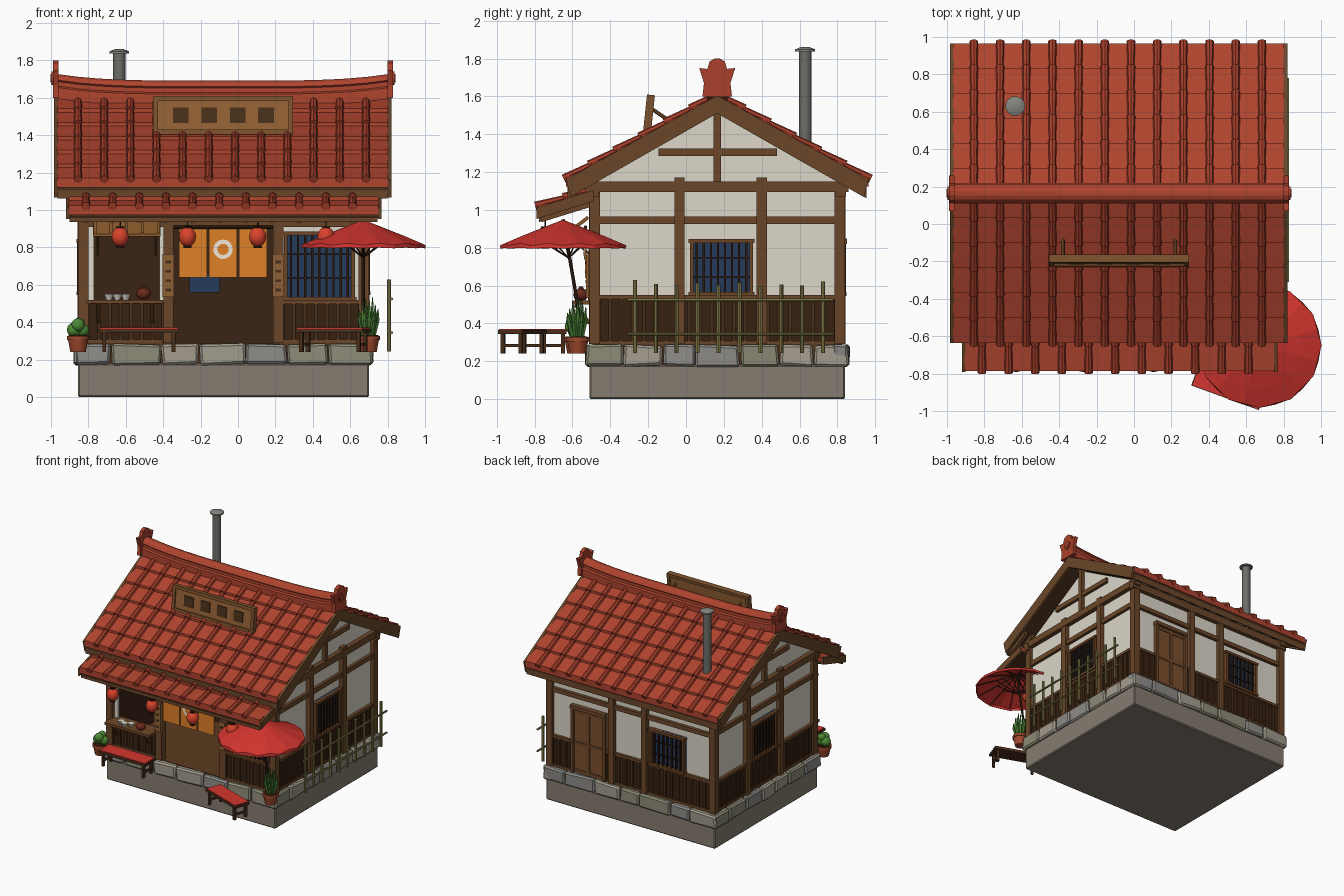
import bpy, bmesh, math, random
from mathutils import Matrix, Vector

if "Cube" in bpy.data.objects:
    bpy.data.objects.remove(bpy.data.objects["Cube"])
random.seed(4)
MATS = {}

def mat(hexcol):
    if hexcol not in MATS:
        m = bpy.data.materials.new("paint_" + hexcol)
        rgb = [(int(hexcol[i:i + 2], 16) / 255) ** 2.2 for i in (0, 2, 4)]
        m.diffuse_color = (*rgb, 1)
        m.use_nodes = True
        m.node_tree.nodes["Principled BSDF"].inputs["Base Color"].default_value = m.diffuse_color
        MATS[hexcol] = m
    return MATS[hexcol]

class Part:
    """Collects primitives into one named object."""
    def __init__(self, name, col):
        self.name, self.col, self.bm = name, col, bmesh.new()
    def box(self, x0, x1, y0, y1, z0, z1, M=Matrix(), jit=0):
        T = Matrix.Translation(((x0 + x1) / 2, (y0 + y1) / 2, (z0 + z1) / 2))
        r = bmesh.ops.create_cube(self.bm, size=1, matrix=M @ T @ Matrix.Diagonal((x1 - x0, y1 - y0, z1 - z0, 1)))
        for v in r["verts"]:
            v.co += Vector([random.uniform(-jit, jit) for _ in range(3)])
        return self
    def wall(self, face, u0, u1, d0, d1, z0, z1, jit=0):
        """Box on a building side: u runs along it, d goes outward."""
        b = {"front": (u0, u1, -.51 - d1, -.51 - d0), "back": (u0, u1, .84 + d0, .84 + d1),
             "right": (.70 + d0, .70 + d1, u0, u1), "left": (-.855 - d1, -.855 - d0, u0, u1)}[face]
        return self.box(*b, z0, z1, jit=jit)
    def rod(self, a, b, r0, r1=None, n=8):
        a, b = Vector(a), Vector(b)
        q = (b - a).to_track_quat('Z', 'Y').to_matrix().to_4x4()
        bmesh.ops.create_cone(self.bm, cap_ends=True, segments=n, radius1=r0, radius2=r0 if r1 is None else r1,
                              depth=(b - a).length, matrix=Matrix.Translation((a + b) / 2) @ q)
        return self
    def ball(self, c, r, sz=1, n=12):
        bmesh.ops.create_uvsphere(self.bm, u_segments=n, v_segments=8, radius=r,
                                  matrix=Matrix.Translation(c) @ Matrix.Diagonal((1, 1, sz, 1)))
        return self
    def prism(self, pts, x0, x1):
        """Extrudes a (y, z) outline along x."""
        return self.loft([[(x, y, z) for y, z in pts] for x in (x0, x1)])
    def loft(self, rings, caps=True):
        R = [[self.bm.verts.new(p) for p in ring] for ring in rings]
        n = len(R[0])
        for a, b in zip(R, R[1:]):
            for i in range(n):
                self.bm.faces.new((a[i], a[(i + 1) % n], b[(i + 1) % n], b[i]))
        if caps:
            self.bm.faces.new(R[0]); self.bm.faces.new(R[-1])
        return self
    def done(self, bevel=0, smooth=False):
        bmesh.ops.recalc_face_normals(self.bm, faces=self.bm.faces)
        me = bpy.data.meshes.new(self.name)
        self.bm.to_mesh(me); self.bm.free()
        me.materials.append(mat(self.col))
        o = bpy.data.objects.new(self.name, me)
        bpy.context.collection.objects.link(o)
        if bevel:
            m = o.modifiers.new("bevel", 'BEVEL'); m.width, m.segments = bevel, 1
        if smooth:
            bpy.ops.object.select_all(action='DESELECT')
            o.select_set(True); bpy.context.view_layer.objects.active = o
            bpy.ops.object.shade_smooth_by_angle(angle=math.radians(40))
        return o

WOOD, DARK, BATTEN, LIGHT = "6a482d", "3a2618", "4a3220", "936238"
TILE, RED, WHITE, BLUE = "ae4632", "d23832", "dcd6c8", "2a3d5c"
YC = .165
SIDES = {"front": (-.855, .70), "back": (-.855, .70), "right": (-.51, .84), "left": (-.51, .84)}

# Base and stone footing
Part("base", "857b70").box(-.855, .70, -.51, .84, 0, .18).done(.008)
Part("floor", "5c3d25").box(-.84, .685, -.495, .825, .17, .29).done()
stones = [Part("footing_stones_%d" % i, c) for i, c in enumerate(("8d8b87", "a19a8c", "8b8a76"))]
for k, (face, (a, b)) in enumerate(SIDES.items()):
    cuts = [a - .02 + (b - a + .04) * (i + (random.uniform(-.15, .15) if 0 < i < 7 else 0)) / 7 for i in range(8)]
    for i in range(7):
        stones[(i * 2 + k + i // 3) % 3].wall(face, cuts[i] + .003, cuts[i + 1] - .003, -.06, .02, .175, .285, jit=.007)
for s in stones:
    s.done(.012)

# Plaster walls with gables, and dark shop interior
walls = Part("plaster_walls", WHITE)
gable = [(-.48, .29), (.81, .29), (.81, 1.16), (YC, 1.53), (-.48, 1.16)]
walls.prism(gable, .645, .67).prism(gable, -.825, -.80)
walls.wall("back", -.81, .66, -.055, -.03, .29, 1.16).wall("front", -.81, .66, -.055, -.03, .935, 1.16)
walls.wall("front", .22, .66, -.055, -.03, .29, .95)
walls.wall("front", -.80, -.77, -.055, -.03, .51, .95).wall("front", -.42, -.39, -.055, -.03, .51, .95).done()
inside = Part("shop_interior", "3b281a").box(-.80, .645, .30, .32, .29, 1.1).box(-.80, .645, -.45, .32, .94, .96)
inside.box(-.80, -.79, -.45, .32, .29, 1.1).box(.635, .645, -.45, .32, .29, 1.1).done()
Part("inner_hanging", BLUE).box(-.26, -.10, .27, .29, .56, .66).done()

# Timber frame
frame = Part("timber_frame", WOOD)
for x in (-.855, .645):
    for y in (-.51, .785):
        frame.box(x, x + .055, y, y + .055, .29, 1.13)
for face in ("right", "left"):
    for u in (-.035, .40):
        frame.wall(face, u - .027, u + .027, -.05, .004, .29, 1.17)
    frame.wall(face, -.50, .83, -.05, -.006, .925, .965).wall(face, -.53, .86, -.05, .008, 1.095, 1.15)
    frame.wall(face, -.145, .48, -.05, -.006, 1.285, 1.325).wall(face, YC - .02, YC + .02, -.05, -.002, 1.15, 1.54)
for u in (.10, -.20):
    frame.wall("back", u - .025, u + .025, -.05, .004, .29, 1.13)
for u in (-.372, .215):
    frame.wall("front", u - .027, u + .027, -.06, .002, .29, 1.13)
for face in ("front", "back"):
    frame.wall(face, -.84, .69, -.05, -.004, .91, .945).wall(face, -.87, .715, -.05, .006, 1.07, 1.13)
frame.done()

# Boarded wainscot: panel, battens, sill and cap rail
panel, batten, rail = Part("wainscot_panel", DARK), Part("wainscot_battens", BATTEN), Part("wainscot_rails", WOOD)
for face, a, b, top in (("right", -.46, .79, .54), ("left", -.46, .79, .54), ("back", -.81, .16, .54), ("back", .47, .65, .54),
                        ("front", -.80, -.40, .51), ("front", .24, .65, .51)):
    panel.wall(face, a, b, -.05, -.018, .29, top)
    rail.wall(face, a, b, -.05, -.006, top - .012, top + .01).wall(face, a, b, -.05, -.008, .29, .308)
    n = max(2, round((b - a) / .06))
    for i in range(n + 1):
        u = a + (b - a) * i / n
        batten.wall(face, u - .009, u + .009, -.03, -.009, .305, top - .01)
panel.done(); batten.done(); rail.done()

# Latticed windows
pane, trim, bars = Part("window_panes", BLUE), Part("window_frames", "6b4529"), Part("window_bars", "2c1e15")
for face, a, b, z0, z1 in (("right", .02, .355, .545, .845), ("left", .02, .355, .545, .845), ("back", -.57, -.25, .545, .845),
                           ("front", .245, .625, .515, .885)):
    pane.wall(face, a, b, -.04, -.018, z0, z1)
    for u in (a, b - .02):
        trim.wall(face, u, u + .02, -.04, .006, z0, z1)
    for z in (z0, z1 - .02):
        trim.wall(face, a - .008, b + .008, -.04, .009, z, z + .02)
    n = round((b - a) / .038)
    for i in range(1, n):
        u = a + (b - a) * i / n
        bars.wall(face, u - .006, u + .006, -.02, -.002, z0, z1)
    for t in (.33, .67):
        bars.wall(face, a, b, -.02, -.008, z0 + t * (z1 - z0) - .004, z0 + t * (z1 - z0) + .004)
pane.done(); trim.done(); bars.done()

# Back door
Part("back_door", "7a4f30").wall("back", .18, .45, -.04, -.012, .29, .83).done()
bd = Part("back_door_frame", WOOD).wall("back", .155, .475, -.04, .01, .82, .85)
for u in (.155, .302, .447):
    bd.wall("back", u, u + .026, -.04, .004 if u != .302 else -.004, .29, .83)
for z in (.30, .53, .79):
    bd.wall("back", .18, .45, -.04, -.006, z, z + .022)
bd.done()

# Main roof: stepped tile courses, rolls, deck, rafters, fascia
tiles, rolls = Part("roof_tiles", TILE), Part("roof_tile_rolls", "a23f2d")
deck, raft, barge = Part("roof_deck", BATTEN), Part("rafters", WOOD), Part("barge_boards", WOOD)
def courses(P, s0, s1, n, x0, x1, xs):
    st = [s0 + (s1 - s0) * i / n for i in range(n + 1)]
    top = [P(s0, 0)]
    for a in st[1:]:
        top += [P(a, .022), P(a, .002)]
    tiles.prism(top + [P(s1, -.03), P(s0, -.03)], x0, x1)
    deck.prism([P(s0, -.03), P(s1 - .01, -.03), P(s1 - .01, -.05), P(s0, -.05)], x0, x1)
    for x in xs:
        for a, b in zip(st, st[1:]):
            rolls.rod((x, *P(a, .012)), (x, *P(b + .012, .021)), .018, .023, 8)
def strip(part, P, a, b, h0, h1, x0, x1):
    part.prism([P(a, h0), P(b, h0), P(b, h1), P(a, h1)], x0, x1)
XM = [-.856 + .14 * i for i in range(12)]
for sg in (-1, 1):
    P = lambda s, h, sg=sg: (YC + sg * s, 1.595 - .556 * s + h)
    courses(P, 0, .80, 6, -.967, .802, XM)
    strip(raft, P, .77, .79, -.05, -.095, -.965, .80)
    for x in XM + [XM[0] - .07, XM[-1] + .07]:
        strip(raft, P, .60, .78, -.05, -.085, x - .015, x + .015)
    for x in (-.985, .80):
        barge.prism([P(0, .01), P(.80, .01), (YC + sg * .775, 1.068), P(0, -.085)], x, x + .022)
# Front awning
A = lambda s, h: (-.49 - s, 1.095 - .31 * s + h)
XA = [-.813 + .1425 * i for i in range(11)]
courses(A, 0, .295, 2, -.905, .75, XA)
strip(raft, A, .27, .288, -.045, -.07, -.90, .745)
for x in XA:
    strip(raft, A, 0, .275, -.045, -.075, x - .013, x + .013)
for x in (-.92, .748):
    strip(barge, A, 0, .30, .01, -.05, x, x + .018)
for p in (tiles, deck, raft, barge):
    p.done()
rolls.done(smooth=True)

# Sagging ridge with end ornaments
half = [(.055, 1.56), (.055, 1.62), (.042, 1.628), (.042, 1.652), (.05, 1.66), (.035, 1.682), (.012, 1.692)]
prof = half + [(-y, z) for y, z in reversed(half)]
rings = []
for i in range(17):
    t = i / 8 - 1
    rings.append([(-.08 + .885 * t, YC + y, z + .035 * t ** 4) for y, z in prof])
Part("ridge", TILE).loft(rings).done()
orn = [(.078, 1.60), (.07, 1.67), (.095, 1.75), (.052, 1.745), (.04, 1.785), (.012, 1.80)]
orn = [(YC + y, z) for y, z in orn] + [(YC - y, z) for y, z in reversed(orn)]
ends = Part("ridge_ornaments", "a8432f")
for x, d in ((-.99, -1), (.80, 1)):
    ends.prism(orn, x, x + .03)
    xf = x + .015 + d * .015
    ends.rod((xf, YC, 1.705), (xf + d * .007, YC, 1.705), .036, n=16)
    ends.rod((xf, YC, 1.705), (xf + d * .012, YC, 1.705), .022, n=16)
ends.done()

# Chimney
Part("chimney", "6d6d68").rod((-.635, .63, 1.28), (-.635, .63, 1.845), .033, n=16).done(smooth=True)
Part("chimney_cap", "85857f").rod((-.635, .63, 1.838), (-.635, .63, 1.848), .053, n=16).rod(
    (-.635, .63, 1.848), (-.635, .63, 1.862), .053, .02, 16).done(smooth=True)

# Roof sign board with four dark blocks
M = Matrix.Translation((-.08, -.195, 1.505)) @ Matrix.Rotation(math.radians(-6), 4, 'X')
Part("sign_panel", LIGHT).box(-.36, .36, -.012, .012, -.085, .085, M).done()
sf, sb = Part("sign_frame", "7c5330"), Part("sign_blocks", "4a321f")
for s in (-1, 1):
    sf.box(-.375, .375, -.022, .02, s * .09 - .013, s * .09 + .013, M).box(s * .362 - .013, s * .362 + .013, -.022, .02, -.1, .1, M)
    sf.rod((-.08 + s * .3, -.19, 1.54), (-.08 + s * .3, -.07, 1.46), .01)
for i in range(4):
    sb.box(-.268 + i * .152, -.184 + i * .152, -.018, 0, -.042, .042, M)
sf.done(); sb.done()

# Doorway curtain with ring emblem, rod, post plaques
cur = Part("door_curtain", "de7f2c")
for x in (-.315, -.155, .005):
    cur.box(x, x + .15, -.535, -.527, .64, .905)
cur.done()
Part("curtain_rod", DARK).rod((-.345, -.531, .908), (.19, -.531, .908), .01).done()
Part("emblem_ring", "efe6d6").rod((-.08, -.534, .79), (-.08, -.539, .79), .052, n=20).done()
Part("emblem_centre", "de7f2c").rod((-.08, -.535, .79), (-.08, -.542, .79), .03, n=20).done()
pl, pm = Part("post_plaques", "8f6138"), Part("plaque_marks", BATTEN)
for x in (-.372, .215):
    pl.wall("front", x - .031, x + .031, 0, .018, .535, .765)
    for i in range(4):
        pm.wall("front", x - .015, x + .015, .01, .021, .565 + i * .05, .58 + i * .05)
pl.done(); pm.done()

# Serving counter, propped shutter, crockery
ct = Part("counter", "6f4a2c").box(-.81, -.40, -.60, -.44, .50, .52)
for x in (-.75, -.46):
    ct.rod((x, -.51, .40), (x, -.585, .50), .01)
ct.done()
sh = Part("raised_shutter", "87592f").prism([(-.515, .965), (-.635, .872), (-.635, .858), (-.515, .95)], -.775, -.415)
for i in range(5):
    x = -.765 + i * .085
    sh.prism([(-.52, .97), (-.64, .877), (-.64, .865), (-.52, .96)], x - .008, x + .008)
for x in (-.75, -.44):
    sh.rod((x, -.63, .865), (x, -.50, .76), .006)
sh.done()
bowls = Part("bowls", "d8d2c4")
for x, y in ((-.69, -.55), (-.645, -.57), (-.60, -.545)):
    bowls.rod((x, y, .52), (x, y, .55), .014, .027, 12)
bowls.done(smooth=True)
Part("teapot", "6b2f22").ball((-.505, -.555, .553), .04, .8).rod((-.505, -.555, .58), (-.505, -.555, .596), .016, .01).done(smooth=True)

# Paper lanterns
lan, cap = Part("lanterns", "d8452f"), Part("lantern_caps", "2b1c14")
for x in (-.63, -.27, .105, .47):
    lan.ball((x, -.745, .857), .047, 1.15, 14)
    for z in (.803, .907):
        cap.rod((x, -.745, z - .006), (x, -.745, z + .006), .022, n=12)
    cap.rod((x, -.745, .91), (x, -.745, .98), .004, n=6)
lan.done(smooth=True); cap.done()

# Benches with red cloth
cloth, bench = Part("bench_cloths", RED), Part("bench_frames", BATTEN)
for x, y, L, rot in ((-.53, -.70, .43, 0), (.51, -.865, .385, -20)):
    B = Matrix.Translation((x, y, 0)) @ Matrix.Rotation(math.radians(rot), 4, 'Z')
    h = L / 2
    bench.box(-h, h, -.068, .068, .345, .364, B)
    cloth.box(-h + .006, h - .006, -.064, .064, .36, .371, B)
    for s in (-1, 1):
        for t in (-.05, .05):
            bench.box(s * (h - .03) - .01, s * (h - .03) + .01, t - .01, t + .01, .24, .35, B)
        bench.box(s * (h - .03) - .007, s * (h - .03) + .007, -.05, .05, .275, .29, B)
cloth.done(); bench.done()

# Parasol with scalloped rim, leaning pole and struts
ux, uy = .67, -.65
rings = []
for r, z, dip in ((.008, .945, 0), (.11, .905, 0), (.23, .857, .008), (.333, .812, .018), (.331, .796, .006)):
    rings.append([(ux + r * (1 - (i % 2) * dip * 2) * math.cos(i * math.pi / 12), uy + r * (1 - (i % 2) * dip * 2) * math.sin(i * math.pi / 12),
                   z + (i % 2) * dip * .6) for i in range(24)])
can = Part("parasol_canopy", RED).loft(rings, caps=False).done()
can.modifiers.new("thickness", 'SOLIDIFY').thickness = .005
pole = Part("parasol_pole", "3d291c").rod((ux, uy, .95), (ux, -.535, .28), .009)
for i in range(12):
    c, s = math.cos(i * math.pi / 6), math.sin(i * math.pi / 6)
    pole.rod((ux, uy + .03, .745), (ux + .17 * c, uy + .17 * s, .872), .004, n=5)
    pole.rod((ux, uy, .935), (ux + .32 * c, uy + .32 * s, .808), .004, n=5)
pole.done()

# Potted plants
pots, soil = Part("plant_pots", "9c4a30"), Part("pot_soil", DARK)
for x, y in ((-.855, -.585), (.70, -.572)):
    pots.rod((x, y, .24), (x, y, .31), .042, .056, 14).rod((x, y, .305), (x, y, .328), .062, n=14)
    soil.rod((x, y, .32), (x, y, .331), .052, n=14)
pots.done(smooth=True); soil.done()
cac = Part("round_cactus", "4f8a38")
for dx, dy, z, r in ((-.02, 0, .36, .04), (.025, .01, .358, .035), (0, -.02, .385, .036), (.005, .015, .395, .03)):
    cac.ball((-.855 + dx, -.585 + dy, z), r)
cac.done(smooth=True)
lf = Part("spiky_leaves", "4a7d36")
for i in range(11):
    a, k = i * 2.4, .02 + .004 * i
    p = [Vector((.70 + f * k * math.cos(a), -.572 + f * k * math.sin(a), z)) for f, z in ((.5, .325), (.9, .41), (1.0, .535 - .008 * i))]
    lf.rod(p[0], p[1], .011, .013, 5).rod(p[1], p[2], .013, .002, 5)
lf.done()

# Bamboo fence on the right
fen = Part("bamboo_fence", "8f8650")
for i in range(10):
    y = -.27 + .1105 * i
    fen.rod((.808, y, .245), (.808, y, .615 + random.uniform(-.03, .02)), .0105)
for z in (.345, .525):
    fen.rod((.822, -.31, z), (.822, .78, z), .008)
fen.done(smooth=True)
